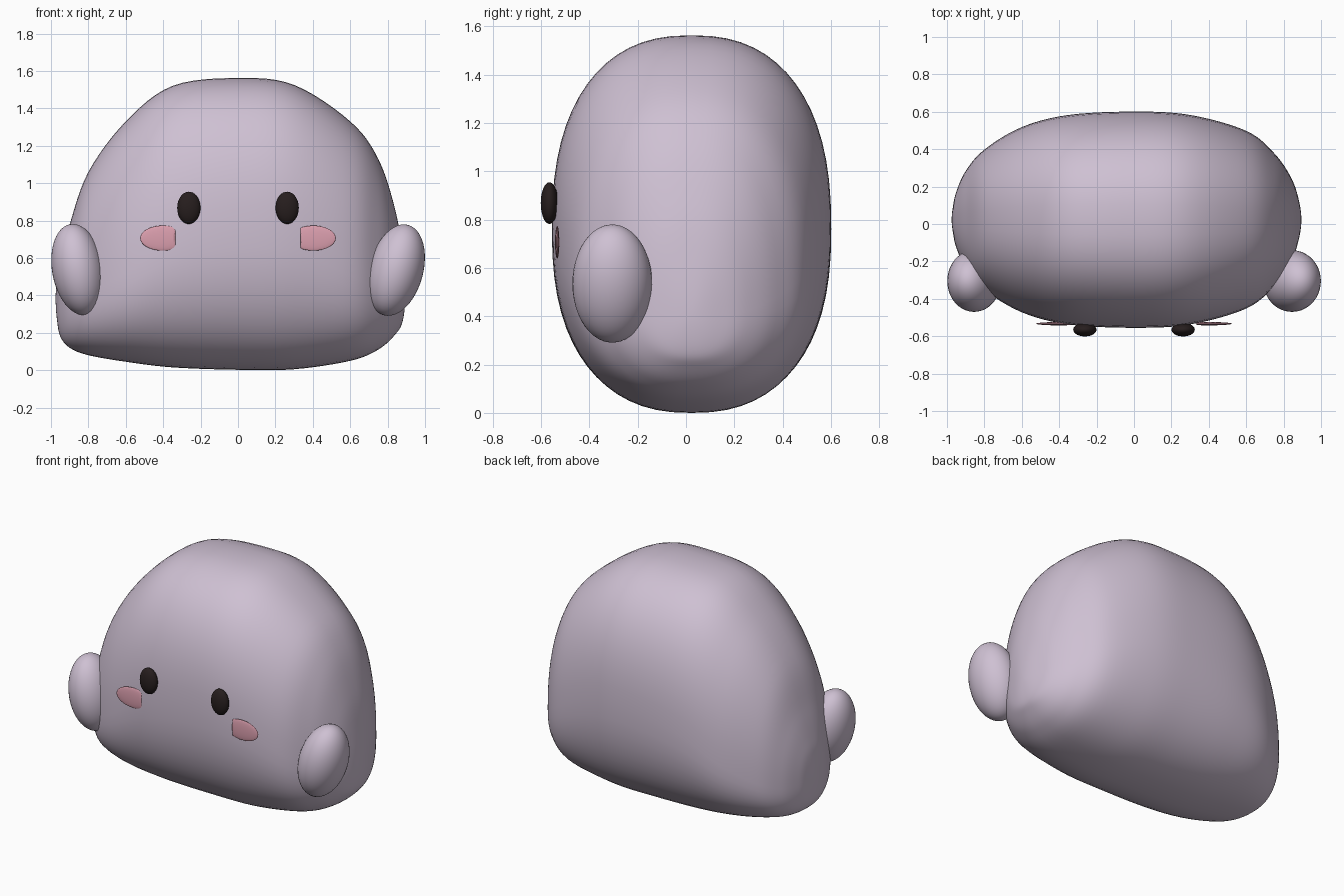
import bpy, bmesh
from math import sin, cos, pi, radians
from mathutils import Vector, Matrix

cube = bpy.data.objects.get("Cube")
if cube:
    bpy.data.objects.remove(cube, do_unlink=True)


def make_material(name, rgb):
    mat = bpy.data.materials.new(name)
    mat.use_nodes = True
    mat.diffuse_color = (*rgb, 1)
    shader = mat.node_tree.nodes["Principled BSDF"]
    shader.inputs["Base Color"].default_value = (*rgb, 1)
    shader.inputs["Roughness"].default_value = 0.6
    return mat


lilac = make_material("soft lilac", (0.62, 0.53, 0.65))
dark = make_material("dark brown", (0.02, 0.013, 0.013))
pink = make_material("blush pink", (0.72, 0.35, 0.43))


def finish(bm, name, mat):
    """Turn a bmesh into a smooth-shaded object."""
    bmesh.ops.recalc_face_normals(bm, faces=bm.faces)
    for face in bm.faces:
        face.smooth = True
    mesh = bpy.data.meshes.new(name)
    bm.to_mesh(mesh)
    bm.free()
    mesh.materials.append(mat)
    obj = bpy.data.objects.new(name, mesh)
    bpy.context.collection.objects.link(obj)
    return obj


def ellipsoid(name, centre, radii, mat, tilt=0, inner_limit=None):
    """Squashed sphere; inner_limit flattens the side nearest the middle."""
    bm = bmesh.new()
    bmesh.ops.create_uvsphere(bm, u_segments=40, v_segments=24, radius=1)
    bm.transform(Matrix.Translation(centre)
                 @ Matrix.Rotation(radians(tilt), 4, 'Y')
                 @ Matrix.Diagonal((*radii, 1)))
    if inner_limit:
        side = 1 if centre[0] > 0 else -1
        for v in bm.verts:
            v.co.x = side * max(side * v.co.x, inner_limit)
    return finish(bm, name, mat)


def spline(a, b, c, d, t):
    """Point between b and c on a smooth curve."""
    return 0.5 * (2 * b + (c - a) * t + (2 * a - 5 * b + 4 * c - d) * t * t
                  + (3 * b - a - 3 * c + d) * t ** 3)


# Body stations from end to end: x, top, bottom, height of widest point, half depth
stations = [
    (-.975, .38, .38, .38, 0),
    (-.968, .50, .27, .37, .07),
    (-.95, .60, .18, .35, .15),
    (-.9, .78, .12, .35, .26),
    (-.8, 1.06, .08, .40, .375),
    (-.6, 1.33, .045, .52, .495),
    (-.35, 1.52, .015, .68, .56),
    (0, 1.562, .002, .76, .578),
    (.3, 1.525, .005, .74, .56),
    (.6, 1.33, .05, .58, .475),
    (.75, 1.13, .11, .48, .355),
    (.84, .86, .19, .42, .225),
    (.88, .62, .26, .40, .11),
    (.895, .40, .40, .40, 0),
]


def beyond(tip, neighbour):
    """Mirrored station past a tip, so the end closes round."""
    return (neighbour[0],) + tuple(2 * a - b for a, b in zip(tip[1:], neighbour[1:]))


def signed_power(value, power):
    return abs(value) ** power * (1 if value >= 0 else -1)


def build_body(ring=64, steps=6, depth_centre=0.023, power=0.84):
    rows = ([beyond(stations[0], stations[1])] + stations
            + [beyond(stations[-1], stations[-2])])
    sections = []
    for i in range(1, len(rows) - 2):
        for s in range(steps):
            sections.append([spline(*vals, s / steps) for vals in zip(*rows[i - 1:i + 3])])
    bm = bmesh.new()
    loops = []
    for x, top, bottom, mid, depth in sections[1:]:
        loop = []
        for k in range(ring):
            a = 2 * pi * k / ring
            reach = top - mid if sin(a) > 0 else mid - bottom
            y = depth_centre + depth * signed_power(cos(a), power)
            z = mid + reach * signed_power(sin(a), power)
            loop.append(bm.verts.new((x, y, max(z, 0))))
        loops.append(loop)
    for la, lb in zip(loops, loops[1:]):
        for k in range(ring):
            n = (k + 1) % ring
            bm.faces.new((la[k], la[n], lb[n], lb[k]))
    # Close both ends with a fan to the tip
    for tip, loop in ((stations[0], loops[0]), (stations[-1], loops[-1])):
        pole = bm.verts.new((tip[0], depth_centre, tip[3]))
        for k in range(ring):
            bm.faces.new((loop[k], loop[(k + 1) % ring], pole))
    return finish(bm, "body", lilac)


build_body()

# Arms, leaning outward at the top
ellipsoid("right_arm", (-.855, -.305, .538), (.139, .165, .246), lilac, tilt=-10)
ellipsoid("left_arm", (.845, -.305, .535), (.145, .165, .25), lilac, tilt=15)

# Eyes and blushing cheeks
for label, side in (("right", -1), ("left", 1)):
    ellipsoid(label + "_eye", (side * .263, -.565, .868), (.062, .036, .086), dark)
    ellipsoid(label + "_cheek", (side * .403, -.533, .706), (.12, .009, .067), pink,
              inner_limit=.335)
